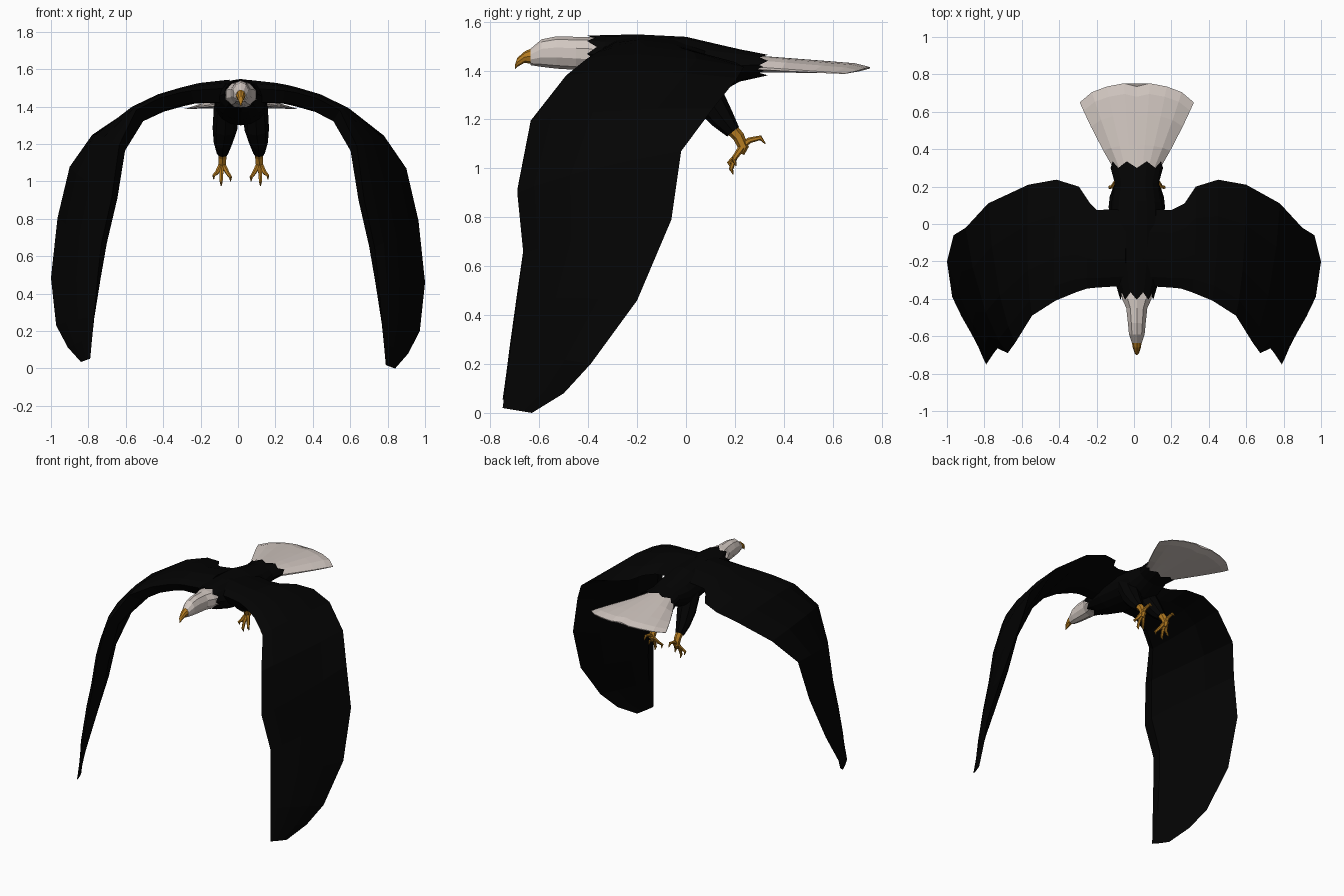
import bpy, bmesh, math
from mathutils import Vector

CX = 0.015  # body centre line


def material(name, rgb):
    m = bpy.data.materials.new(name)
    m.diffuse_color = (*rgb, 1)
    return m


BLACK = material("black_feathers", (0.001, 0.001, 0.001))
WHITE = material("white_feathers", (0.64, 0.57, 0.53))
OCHRE = material("ochre_skin", (0.46, 0.20, 0.015))


def loft(name, rings, mat):
    """Skin a list of equal-length closed rings and cap both ends."""
    bm = bmesh.new()
    rows = [[bm.verts.new(p) for p in r] for r in rings]
    n = len(rows[0])
    for a, b in zip(rows, rows[1:]):
        for i in range(n):
            j = (i + 1) % n
            bm.faces.new((a[i], a[j], b[j], b[i]))
    bm.faces.new(rows[0])
    bm.faces.new(rows[-1])
    bmesh.ops.recalc_face_normals(bm, faces=bm.faces)
    me = bpy.data.meshes.new(name)
    bm.to_mesh(me)
    bm.free()
    me.materials.append(mat)
    ob = bpy.data.objects.new(name, me)
    bpy.context.collection.objects.link(ob)
    return ob


def sections(table, sides, zigzag={}):
    """Oval rings from (y, half width, top, bottom); zigzag shifts alternate points in y."""
    rings = []
    for k, (y, hw, top, bot) in enumerate(table):
        ring = []
        for i in range(sides):
            a = 2 * math.pi * i / sides
            dy = zigzag.get(k, 0) * (i % 2)
            ring.append((CX + hw * math.sin(a), y + dy,
                         (top + bot) / 2 + (top - bot) / 2 * math.cos(a)))
        rings.append(ring)
    return rings


def tube(name, path, mat, sides=6):
    """Tapered tube through (x, y, z, radius) points."""
    pts = [Vector(p[:3]) for p in path]
    rings = []
    for k, p in enumerate(pts):
        d = (pts[min(k + 1, len(pts) - 1)] - pts[max(k - 1, 0)]).normalized()
        u = d.cross(Vector((1, 0, 0))).normalized()
        v = d.cross(u)
        rings.append([p + path[k][3] * (u * math.cos(a) + v * math.sin(a))
                      for a in (2 * math.pi * i / sides for i in range(sides))])
    return loft(name, rings, mat)


# Body with ragged feather edges; the first and last rings tuck inside
loft("body", sections([
    (-0.33, 0.060, 1.520, 1.41),
    (-0.405, 0.088, 1.543, 1.393), (-0.33, 0.110, 1.545, 1.37),
    (-0.20, 0.138, 1.548, 1.33), (0.0, 0.142, 1.538, 1.30),
    (0.12, 0.135, 1.510, 1.30), (0.22, 0.118, 1.487, 1.355),
    (0.30, 0.140, 1.468, 1.377), (0.24, 0.08, 1.44, 1.40)], 16, {1: 0.04, 7: 0.035}), BLACK)

# Head and hooked beak
loft("head", sections([
    (-0.34, 0.090, 1.53, 1.385), (-0.40, 0.083, 1.538, 1.398),
    (-0.45, 0.059, 1.538, 1.403), (-0.53, 0.050, 1.540, 1.408),
    (-0.59, 0.044, 1.528, 1.415), (-0.635, 0.028, 1.490, 1.422)], 10), WHITE)
loft("beak", sections([
    (-0.62, 0.028, 1.497, 1.425), (-0.66, 0.022, 1.478, 1.432),
    (-0.69, 0.012, 1.452, 1.415), (-0.70, 0.004, 1.422, 1.405)], 8), OCHRE)

# Tail fan, arched across its width and thinning to the tip
outline = [(0, 0.735), (0.07, 0.752), (0.16, 0.735), (0.24, 0.705), (0.305, 0.65)]
rings = []
for s, thick in ((0, 0.034), (0.3, 0.028), (0.65, 0.021), (0.88, 0.016), (1, 0.003)):
    top, under = [], []
    for c in range(-4, 5):
        t = c / 4
        tx, ty = outline[abs(c)]
        x = CX + (1 - s) * 0.115 * t + s * math.copysign(tx, t) + 0.03 * t * s * (1 - s)
        y = (1 - s) * 0.28 + s * ty
        z = 1.428 - 0.015 * s - (0.018 + 0.008 * s) * t * t
        h = thick * (1 - 0.85 * t ** 4)
        top.append((x, y, z + h))
        under.append((x, y, z - h))
    rings.append(top + under[::-1])
loft("tail_fan", rings, WHITE)

# Wings: leading point, trailing point, rise above and depth below the chord
stations = [
    ((0.04, -0.33, 1.50), (0.04, 0.08, 1.49), 0.048, 0.08),
    ((0.20, -0.34, 1.49), (0.20, 0.075, 1.470), 0.044, 0.065),
    ((0.25, -0.345, 1.485), (0.27, 0.11, 1.455), 0.042, 0.06),
    ((0.31, -0.365, 1.475), (0.33, 0.20, 1.435), 0.040, 0.06),
    ((0.42, -0.41, 1.445), (0.45, 0.237, 1.415), 0.033, 0.065),
    ((0.545, -0.49, 1.38), (0.60, 0.21, 1.37), 0.027, 0.07),
    ((0.635, -0.635, 1.19), (0.78, 0.11, 1.245), 0.040, 0.062),
    ((0.675, -0.69, 0.90), (0.90, -0.02, 1.07), 0.045, 0.066),
    ((0.73, -0.665, 0.65), (0.965, -0.06, 0.79), 0.040, 0.064),
    ((0.75, -0.69, 0.47), (1.0, -0.20, 0.46), 0.030, 0.052),
    ((0.77, -0.72, 0.25), (0.972, -0.39, 0.20), 0.016, 0.03),
    ((0.78, -0.735, 0.13), (0.91, -0.50, 0.08), 0.008, 0.015),
    ((0.79, -0.75, 0.02), (0.84, -0.63, 0.0), 0.003, 0.004)]


def wing(name, side):
    def place(p):
        x, y, z = p
        if side < 0:  # the left wing is held slightly higher and closer in
            if y > 0.09 and x < 0.7:
                x -= 0.035
            z += 0.035 * max(0, 1.4 - z) / 1.4
        return Vector((x, y, z))
    leads = [place(s[0]) for s in stations]
    trails = [place(s[1]) for s in stations]
    mids = [(a + b) / 2 for a, b in zip(leads, trails)]
    rings = []
    for k, (_, _, rise, depth) in enumerate(stations):
        span = mids[min(k + 1, len(mids) - 1)] - mids[max(k - 1, 0)]
        chord = trails[k] - leads[k]
        n = span.cross(chord).normalized()
        ring = [leads[k]]
        ring += [leads[k] + chord * f + n * rise * g for f, g in ((.12, .6), (.35, 1), (.7, .75))]
        ring += [trails[k]]
        ring += [leads[k] + chord * f - n * depth * g for f, g in ((.7, .5), (.35, 1), (.12, 1))]
        rings.append([(p.x * side, p.y, p.z) for p in ring])
    loft(name, rings, BLACK)


for label, side in (("right", 1), ("left", -1)):
    wing(label + "_wing", side)

    def at(x, y, z, r):
        return (CX + side * x, y, z, r)

    # Feathered thigh, shank and toes
    tube(label + "_thigh", [at(0.078, 0.03, 1.40, 0.066), at(0.085, 0.095, 1.28, 0.066),
                            at(0.095, 0.148, 1.205, 0.05), at(0.098, 0.192, 1.15, 0.031)], BLACK, 8)
    tube(label + "_shank", [at(0.098, 0.182, 1.165, 0.027), at(0.098, 0.215, 1.13, 0.024),
                            at(0.10, 0.235, 1.085, 0.022), at(0.10, 0.225, 1.06, 0.014)], OCHRE)
    for i, (dx, y, z) in enumerate(((-0.045, 0.18, 1.0), (0.005, 0.188, 0.975), (0.045, 0.20, 1.01))):
        tube(f"{label}_toe_{i + 1}", [
            at(0.10 + dx * 0.1, 0.232, 1.09, 0.015), at(0.10 + dx * 0.65, 0.20, 1.045, 0.011),
            at(0.10 + dx, y - 0.004, z + 0.022, 0.009), at(0.10 + dx, y + 0.005, z, 0.002)], OCHRE)
    tube(label + "_hind_toe", [at(0.10, 0.225, 1.09, 0.016), at(0.10, 0.26, 1.115, 0.012),
                               at(0.10, 0.305, 1.125, 0.010), at(0.10, 0.325, 1.10, 0.002)], OCHRE)
